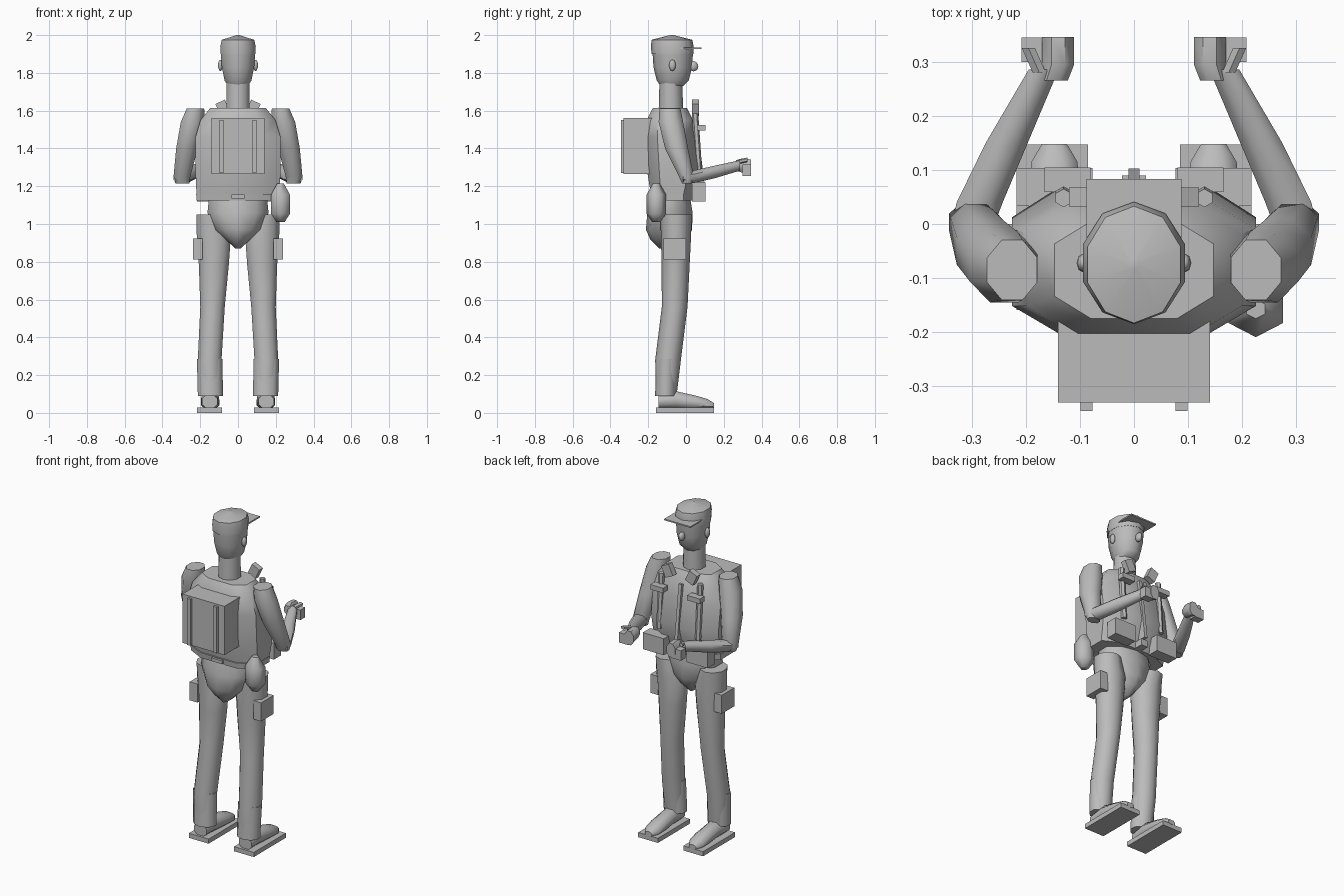
import bpy, bmesh
from math import cos, sin, pi, radians, copysign
from mathutils import Euler

cube = bpy.data.objects.get("Cube")
if cube:
    bpy.data.objects.remove(cube, do_unlink=True)

grey = bpy.data.materials.new("plain_grey")
grey.use_nodes = True
grey.diffuse_color = (0.5, 0.5, 0.5, 1)
grey.node_tree.nodes["Principled BSDF"].inputs["Base Color"].default_value = (0.5, 0.5, 0.5, 1)


def finish(name, bm, smooth=None):
    bmesh.ops.recalc_face_normals(bm, faces=bm.faces)
    mesh = bpy.data.meshes.new(name)
    bm.to_mesh(mesh)
    bm.free()
    mesh.materials.append(grey)
    ob = bpy.data.objects.new(name, mesh)
    bpy.context.collection.objects.link(ob)
    if smooth:
        bpy.ops.object.select_all(action='DESELECT')
        ob.select_set(True)
        bpy.context.view_layer.objects.active = ob
        bpy.ops.object.shade_smooth_by_angle(angle=radians(smooth))
    return ob


def loft(name, stations, sides=8, axis='z', power=1.0, smooth=50):
    """Skin of rings; each station is x, y, z, half width, half depth."""
    bm = bmesh.new()
    rings = []
    for x, y, z, rx, ry in stations:
        ring = []
        for i in range(sides):
            a = 2 * pi * (i + 0.5) / sides
            u = rx * copysign(abs(cos(a)) ** power, cos(a))
            v = ry * copysign(abs(sin(a)) ** power, sin(a))
            ring.append(bm.verts.new((x + u, y + v, z) if axis == 'z' else (x + u, y, z + v)))
        rings.append(ring)
    for lo, hi in zip(rings, rings[1:]):
        for i in range(sides):
            j = (i + 1) % sides
            bm.faces.new((lo[i], lo[j], hi[j], hi[i]))
    bm.faces.new(rings[0])
    bm.faces.new(rings[-1])
    return finish(name, bm, smooth)


def box(name, center, size, rot=(0, 0, 0)):
    bm = bmesh.new()
    bmesh.ops.create_cube(bm, size=1)
    bmesh.ops.scale(bm, vec=size, verts=bm.verts)
    ob = finish(name, bm)
    ob.location = center
    ob.rotation_euler = Euler([radians(r) for r in rot])
    return ob


def ball(name, center, size):
    bm = bmesh.new()
    bmesh.ops.create_uvsphere(bm, u_segments=8, v_segments=6, radius=1)
    bmesh.ops.scale(bm, vec=size, verts=bm.verts)
    ob = finish(name, bm, 60)
    ob.location = center
    return ob


# Torso, belt and hips
loft("torso", [(0, -.075, 1.13, .228, .11), (0, -.07, 1.2, .235, .13),
               (0, -.065, 1.3, .238, .152), (0, -.08, 1.46, .238, .14),
               (0, -.085, 1.55, .21, .13), (0, -.085, 1.615, .155, .095)], power=.7)
loft("belt", [(0, -.075, 1.125, .232, .118), (0, -.075, 1.16, .234, .124)], power=.7)
loft("hips", [(0, -.08, 1.15, .16, .1), (0, -.085, 1.06, .17, .12), (0, -.09, .97, .125, .122),
              (0, -.09, .92, .07, .1), (0, -.09, .87, .015, .05)], sides=10)
box("front_buckle", (0, .06, 1.145), (.045, .06, .04))
box("back_buckle", (0, -.195, 1.145), (.07, .02, .02))
box("front_placket", (0, .055, 1.36), (.02, .05, .38), (7, 0, 0))

# Head, face and cap
loft("neck", [(0, -.08, 1.59, .064, .065), (0, -.08, 1.77, .064, .06)], sides=10)
loft("head", [(0, -.075, 1.73, .055, .06), (0, -.07, 1.76, .075, .085),
              (0, -.07, 1.83, .09, .102), (0, -.07, 1.92, .097, .108)], sides=10)
loft("cap_crown", [(0, -.072, 1.9, .097, .111), (0, -.072, 1.94, .099, .113),
                   (0, -.075, 1.975, .09, .108), (0, -.075, 2.0, .008, .01)], sides=10)
bm = bmesh.new()
outline = [(-.088, -.03), (.088, -.03), (.088, .083), (-.088, .083)]
bottom = [bm.verts.new((x, y, 1.926)) for x, y in outline]
top = [bm.verts.new((x, y, 1.934)) for x, y in outline]
bm.faces.new(bottom)
bm.faces.new(top)
for i in range(4):
    j = (i + 1) % 4
    bm.faces.new((bottom[i], bottom[j], top[j], top[i]))
finish("cap_brim", bm)
ball("nose", (0, .04, 1.835), (.017, .025, .027))

# Backpack and canteen
box("backpack", (0, -.24, 1.413), (.28, .18, .295))
loft("canteen", [(.225, -.157, 1.01, .025, .022), (.225, -.157, 1.055, .058, .052),
                 (.225, -.157, 1.155, .058, .052), (.225, -.157, 1.215, .02, .018)], sides=6, smooth=61)

for s, side in ((1, "left"), (-1, "right")):
    ball(side + "_ear", (s * .093, -.072, 1.84), (.013, .018, .03))
    box(side + "_pack_strap", (s * .088, -.335, 1.41), (.022, .02, .28))

    # Arm and hand
    loft(side + "_upper_arm", [(s * .295, .005, 1.215, .04, .028), (s * .297, .003, 1.25, .048, .043),
                               (s * .27, -.05, 1.4, .062, .066), (s * .24, -.08, 1.54, .068, .07),
                               (s * .225, -.085, 1.612, .05, .06)])
    loft(side + "_forearm", [(s * .302, -.015, 1.245, .042, .028), (s * .285, .04, 1.25, .046, .036),
                             (s * .235, .15, 1.275, .042, .036), (s * .167, .285, 1.31, .03, .03)],
         axis='y')
    loft(side + "_palm", [(s * .15, .265, 1.31, .03, .03), (s * .14, .295, 1.31, .032, .04),
                          (s * .14, .345, 1.3, .032, .045)], axis='y')
    box(side + "_fingers", (s * .178, .322, 1.285), (.06, .045, .06))
    loft(side + "_thumb", [(s * .175, .28, 1.33, .014, .012), (s * .195, .325, 1.34, .014, .012)],
         sides=6, axis='y')

    # Chest gear and waist pouch
    loft(side + "_chest_rod", [(s * .13, .07, 1.26, .017, .017), (s * .13, .048, 1.585, .017, .017)],
         sides=6)
    box(side + "_chest_clip", (s * .123, .082, 1.51), (.085, .045, .03))
    box(side + "_chest_tag", (s * .08, .05, 1.615), (.055, .035, .07), (0, s * 25, 0))
    box(side + "_waist_pouch", (s * .147, .068, 1.17), (.14, .07, .1))

    # Leg, pocket and cuff
    loft(side + "_leg", [(s * .145, -.105, .09, .06, .055), (s * .15, -.095, .28, .066, .068),
                         (s * .135, -.06, .56, .068, .068), (s * .128, -.055, .78, .083, .074),
                         (s * .128, -.053, .94, .095, .08), (s * .15, -.053, 1.05, .073, .083)],
         sides=10)
    box(side + "_thigh_pocket", (s * .213, -.06, .867), (.052, .12, .112))
    loft(side + "_cuff", [(s * .146, -.108, .09, .07, .056), (s * .15, -.1, .285, .071, .055)],
         sides=10)

    # Shoe
    box(side + "_sole", (s * .151, -.006, .014), (.132, .306, .028))
    loft(side + "_shoe", [(s * .15, -.145, .06, .045, .04), (s * .148, -.05, .068, .05, .05),
                          (s * .147, .05, .055, .052, .04), (s * .147, .115, .045, .046, .03),
                          (s * .147, .148, .038, .025, .015)], axis='y')
